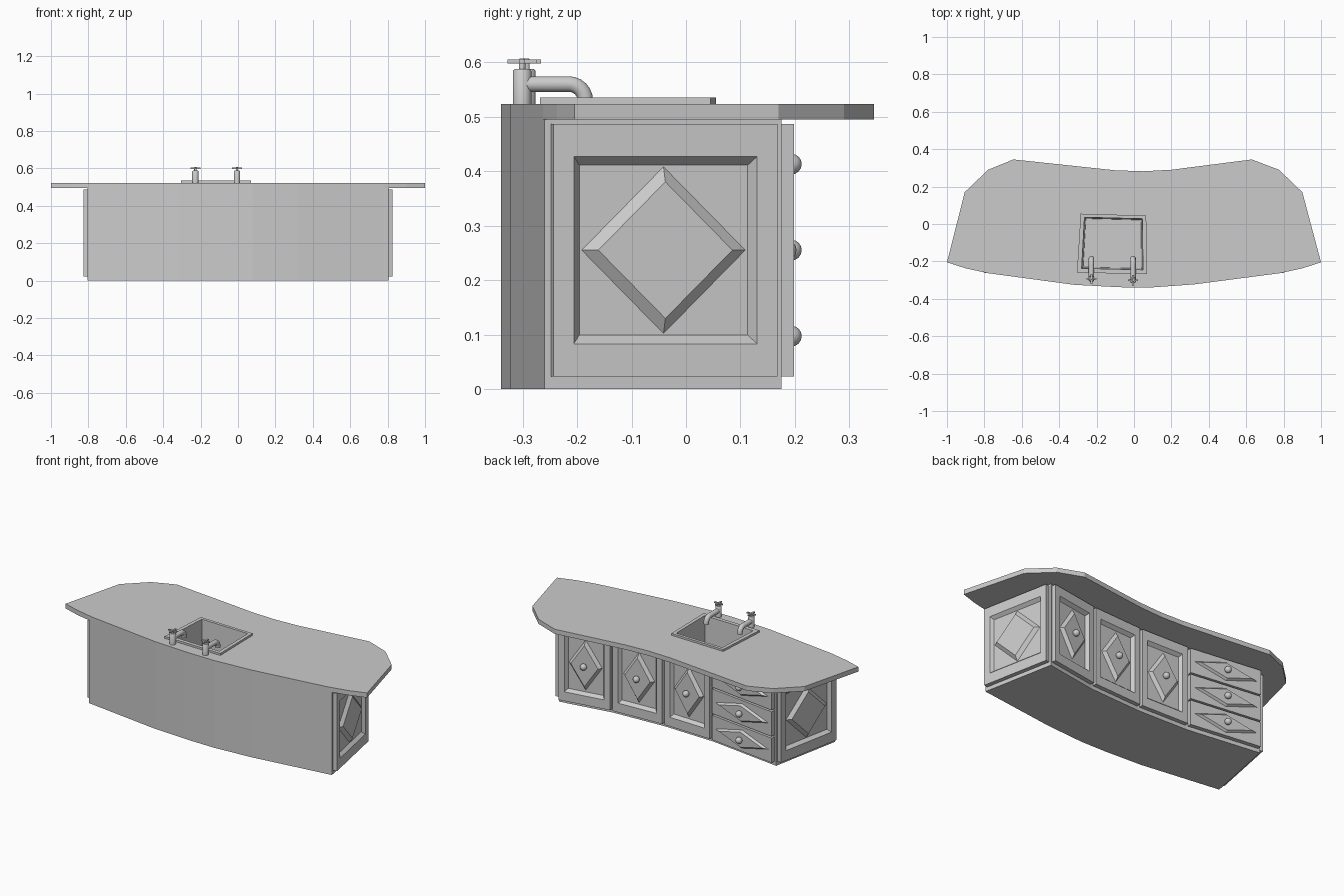
import bpy, bmesh, math
from mathutils import Vector

if "Cube" in bpy.data.objects:
    bpy.data.objects.remove(bpy.data.objects["Cube"])


def finish(name, bm, smooth=False):
    bmesh.ops.recalc_face_normals(bm, faces=bm.faces)
    me = bpy.data.meshes.new(name)
    bm.to_mesh(me)
    bm.free()
    ob = bpy.data.objects.new(name, me)
    bpy.context.collection.objects.link(ob)
    if smooth:
        bpy.context.view_layer.objects.active = ob
        bpy.ops.object.select_all(action='DESELECT')
        ob.select_set(True)
        bpy.ops.object.shade_smooth_by_angle(angle=math.radians(40))
    return ob


def loft(bm, rings, cap_start=True, cap_end=True):
    """Bridge a list of equally long point rings."""
    vs = [[bm.verts.new(p) for p in r] for r in rings]
    n = len(vs[0])
    for a, b in zip(vs, vs[1:]):
        for i in range(n):
            j = (i + 1) % n
            bm.faces.new((a[i], a[j], b[j], b[i]))
    if cap_start:
        bm.faces.new(vs[0][::-1])
    if cap_end:
        bm.faces.new(vs[-1])


def at(pts, z):
    return [(x, y, z) for x, y in pts]


# Sink outlines (slightly crooked quads)
rim_out = [(-0.305, -0.26), (0.07, -0.268), (0.065, 0.045), (-0.285, 0.055)]
rim_in = [(-0.28, -0.237), (0.048, -0.245), (0.045, 0.028), (-0.265, 0.036)]
cx, cy = -0.113, -0.105


def grow(pts, k):
    return [(cx + (x - cx) * k, cy + (y - cy) * k) for x, y in pts]


hole = grow(rim_in, 1.06)

# Countertop with sink opening
front = [(-0.78, -0.263), (-0.32, -0.325), (-0.08, -0.338), (0.08, -0.34), (0.32, -0.323), (0.78, -0.263)]
top = [(-1, -0.205), (-0.9, -0.237)] + front + [
    (0.9, -0.237), (1, -0.205), (0.9, 0.17), (0.775, 0.29), (0.63, 0.345), (0.2, 0.29), (0.05, 0.282),
    (-0.1, 0.287), (-0.645, 0.345), (-0.78, 0.29), (-0.905, 0.17)]
bm = bmesh.new()
for loop in (top, hole):
    v = [bm.verts.new(p) for p in at(loop, 0.495)]
    for i in range(len(v)):
        bm.edges.new((v[i], v[(i + 1) % len(v)]))
bmesh.ops.triangle_fill(bm, edges=bm.edges[:], use_beauty=True)
ext = bmesh.ops.extrude_face_region(bm, geom=bm.faces[:], use_keep_orig=True)
for e in ext['geom']:
    if isinstance(e, bmesh.types.BMVert):
        e.co.z = 0.523
finish("countertop", bm)

# Cabinet body, bowed at the front and hollow at the back
back = [(0.72, 0.175), (0.395, 0.122), (0.06, 0.105), (-0.265, 0.115), (-0.72, 0.175)]
body = [(-0.805, -0.26)] + front + [(0.805, -0.26)] + back
bm = bmesh.new()
loft(bm, [at(body, 0), at(body, 0.496)], cap_end=False)
finish("cabinet_body", bm)

# Sink: raised rim and basin
floor = grow(rim_in, 0.95)
bm = bmesh.new()
loft(bm, [at(hole, 0.36), at(hole, 0.523), at(rim_out, 0.523), at(rim_out, 0.535),
          at(rim_in, 0.535), at(floor, 0.37)])
finish("sink", bm)


def panel(name, p0, p1, z0, z1, mu=0.0, mz=0.0, dia=(0.1, 0.15), knob=True, trim=0.012):
    """Cabinet front on the wall p0-p1: slab, optional sunk field, raised diamond, knob."""
    p0, p1 = Vector(p0), Vector(p1)
    u = (p1 - p0).normalized()
    nrm = Vector((u.y, -u.x))
    half = (p1 - p0).length / 2 - trim
    c = (p0 + p1) / 2
    zc, hz = (z0 + z1) / 2, (z1 - z0) / 2

    def pt(a, b, n):
        q = c + u * a + nrm * n
        return Vector((q.x, q.y, zc + b))

    def rect(a, b, n):
        return [pt(-a, -b, n), pt(a, -b, n), pt(a, b, n), pt(-a, b, n)]

    def rhomb(a, b, n):
        return [pt(-a, 0, n), pt(0, -b, n), pt(a, 0, n), pt(0, b, n)]

    bm = bmesh.new()
    face = 0.025
    rings = [rect(half, hz, -0.004), rect(half, hz, face)]
    if mu:
        rings += [rect(half - mu, hz - mz, face), rect(half - mu - 0.014, hz - mz - 0.016, 0.006)]
    loft(bm, rings)
    base = 0.006 if mu else face
    a, b = dia
    k = 0.82
    tip = base + 0.018 if mu else base + 0.012
    loft(bm, [rhomb(a, b, base - 0.003), rhomb(a, b, base), rhomb(a * k, b * k, tip)])
    finish(name, bm)
    if knob:
        bm = bmesh.new()
        bmesh.ops.create_uvsphere(bm, u_segments=12, v_segments=8, radius=0.019)
        bmesh.ops.translate(bm, verts=bm.verts, vec=pt(0, 0, tip + 0.012))
        finish(name + "_knob", bm, True)


# End panels
panel("right_end_panel", body[7], back[0], 0.023, 0.487, 0.038, 0.06, (0.153, 0.153), False)
panel("left_end_panel", back[-1], body[0], 0.023, 0.487, 0.038, 0.06, (0.153, 0.153), False)

# Three doors and a stack of three drawers
for i in range(3):
    panel(f"door_{i + 1}", back[i], back[i + 1], 0.023, 0.487, 0.036, 0.055, (0.1, 0.15), trim=0.009)
    z = 0.023 + i * 0.158
    panel(f"drawer_{i + 1}", back[3], back[4], z, z + 0.148, dia=(0.195, 0.055), trim=0.01)


def cylinder(bm, r, z0, z1, x, y, r2=None):
    ring = lambda q, z: [(x + q * math.cos(t * math.tau / 16), y + q * math.sin(t * math.tau / 16), z)
                         for t in range(16)]
    loft(bm, [ring(r, z0), ring(r, z1), ring(r * 0.8, z1 + 0.004)])


# Two taps: post, bent spout, cross handle
for side, x, y in (("left", -0.228, -0.293), ("right", -0.005, -0.301)):
    bm = bmesh.new()
    cylinder(bm, 0.017, 0.52, 0.584, x, y)
    cylinder(bm, 0.006, 0.584, 0.603, x, y)
    finish(side + "_tap_post", bm, True)

    path = [(y, 0.56), (-0.215, 0.56)]
    path += [(-0.215 + 0.03 * math.sin(t), 0.53 + 0.03 * math.cos(t)) for t in
             [math.pi / 2 * i / 6 for i in range(1, 7)]]
    path.append((-0.185, 0.522))
    cu = bpy.data.curves.new(side + "_tap_spout", 'CURVE')
    cu.dimensions = '3D'
    cu.bevel_depth = 0.015
    cu.bevel_resolution = 3
    cu.use_fill_caps = True
    sp = cu.splines.new('POLY')
    sp.points.add(len(path) - 1)
    for p, (py, pz) in zip(sp.points, path):
        p.co = (x, py, pz, 1)
    bpy.context.collection.objects.link(bpy.data.objects.new(side + "_tap_spout", cu))

    bm = bmesh.new()
    for dx, dy in ((0.027, 0.005), (0.005, 0.027)):
        sq = [(x - dx, y - dy), (x + dx, y - dy), (x + dx, y + dy), (x - dx, y + dy)]
        loft(bm, [at(sq, 0.598), at(sq, 0.605)])
    finish(side + "_tap_handle", bm)
